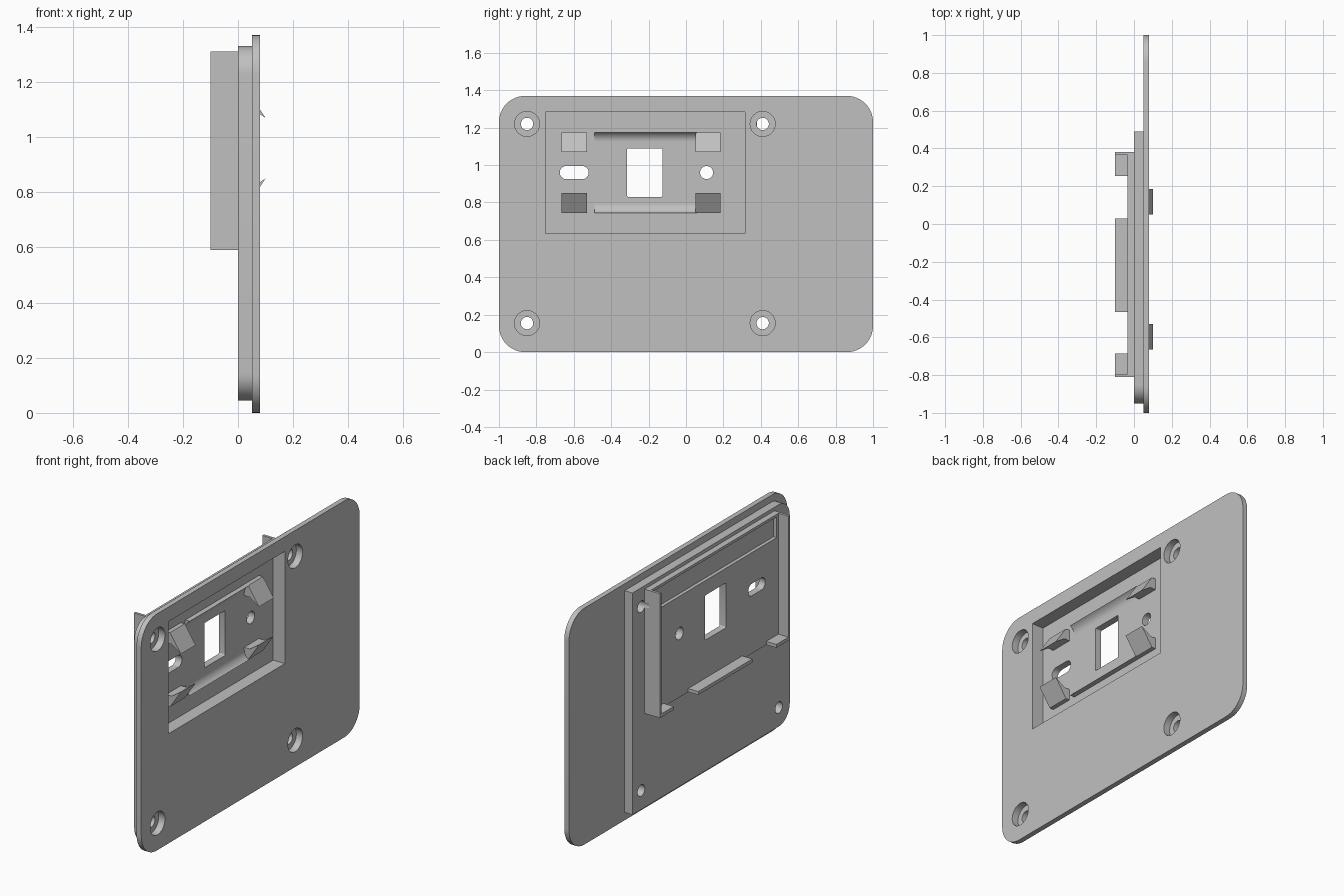
import bpy, bmesh
from math import sin, cos, pi, radians

old = bpy.data.objects.get("Cube")
if old:
    bpy.data.objects.remove(old)

grey = bpy.data.materials.new("light grey")
grey.use_nodes = True
grey.diffuse_color = (0.53, 0.53, 0.53, 1)
for n in grey.node_tree.nodes:
    if n.type == "BSDF_PRINCIPLED":
        n.inputs["Base Color"].default_value = grey.diffuse_color


def prism(name, points, a, b, axis="x"):
    """Extrude a profile: (y, z) points along x, or (x, z) points along y."""
    bm = bmesh.new()
    rings = []
    for d in (a, b):
        rings.append([bm.verts.new((d, p, q) if axis == "x" else (p, d, q)) for p, q in points])
    low, high = rings
    bm.faces.new(low)
    bm.faces.new(high)
    for i in range(len(points)):
        j = (i + 1) % len(points)
        bm.faces.new((low[i], low[j], high[j], high[i]))
    bmesh.ops.recalc_face_normals(bm, faces=bm.faces)
    me = bpy.data.meshes.new(name)
    bm.to_mesh(me)
    bm.free()
    me.materials.append(grey)
    ob = bpy.data.objects.new(name, me)
    bpy.context.collection.objects.link(ob)
    return ob


def rounded(y0, y1, z0, z1, radii=(0, 0, 0, 0), steps=12):
    """Rectangle with a radius per corner, from upper right counterclockwise."""
    pts = []
    for k, (y, z, sy, sz) in enumerate(((y1, z1, -1, -1), (y0, z1, 1, -1),
                                        (y0, z0, 1, 1), (y1, z0, -1, 1))):
        r = radii[k]
        if not r:
            pts.append((y, z))
            continue
        for i in range(steps + 1):
            t = pi / 2 * (k + i / steps)
            pts.append((y + sy * r + r * cos(t), z + sz * r + r * sin(t)))
    return pts


def box(name, x, y, z):
    return prism(name, rounded(*y, *z), *x)


def circle(y, z, r, n=32):
    return [(y + r * cos(2 * pi * i / n), z + r * sin(2 * pi * i / n)) for i in range(n)]


def combine(target, tools, operation):
    """Apply a boolean for each tool and remove the tools."""
    for tool in tools:
        tool.hide_render = True
        mod = target.modifiers.new("cut", "BOOLEAN")
        mod.operation, mod.object, mod.solver = operation, tool, "EXACT"
    bpy.context.view_layer.update()
    dg = bpy.context.evaluated_depsgraph_get()
    me = bpy.data.meshes.new_from_object(target.evaluated_get(dg))
    target.modifiers.clear()
    target.data = me
    for tool in tools:
        bpy.data.objects.remove(tool)


# Stepped body: front plate, rear layer and raised rear panel
FLOOR = 0.005
body = prism("mounting_plate", rounded(-1, 1, 0, 1.37, (0.14,) * 4), 0.05, 0.08)
rear = prism("rear_layer", rounded(-0.95, 0.49, 0.045, 1.33, (0, 0.1, 0.1, 0)), 0, 0.06)
panel = box("rear_panel", (-0.035, 0.03), (-0.81, 0.38), (0.59, 1.31))
combine(body, [rear, panel], "UNION")

# Front pocket, rear recess, window, slot, locating hole and counterbored screw holes
cuts = [
    box("pocket", (FLOOR, 0.2), (-0.75, 0.315), (0.635, 1.285)),
    box("rear_recess", (-0.2, -0.015), (-0.78, 0.35), (1.175, 1.295)),
    prism("window", rounded(-0.315, -0.125, 0.83, 1.09, (0.008,) * 4, 4), -0.2, 0.2),
    prism("slot", rounded(-0.675, -0.52, 0.925, 0.995, (0.0345,) * 4, 8), -0.2, 0.2),
    prism("locating_hole", circle(0.11, 0.96, 0.035), -0.2, 0.2),
]
for y in (-0.85, 0.41):
    for z in (0.155, 1.22):
        cuts.append(prism("screw_hole", circle(y, z, 0.033), -0.2, 0.2))
        cuts.append(prism("counterbore", circle(y, z, 0.067), 0.04, 0.2))
combine(body, cuts, "DIFFERENCE")

# Rear side rails and lower support tabs
box("left_rail", (-0.1, -0.03), (0.365, 0.38), (0.59, 1.31))
box("right_rail", (-0.1, -0.03), (-0.81, -0.795), (0.59, 1.31))
for name, y in (("left_tab", (0.255, 0.37)), ("middle_tab", (-0.465, 0.03)),
                ("right_tab", (-0.8, -0.685))):
    box(name, (-0.1, -0.03), y, (0.59, 0.61))

# Clips and curved cradle lips, mirrored about the pocket's mid height
MID = 0.96
for side, s in (("upper", 1), ("lower", -1)):
    hook = [(0, 0.215), (0.03, 0.215), (0.1, 0.11), (0.04, 0.15), (0, 0.15)]
    for end, y in (("right", (-0.665, -0.53)), ("left", (0.05, 0.185))):
        prism(f"{side}_{end}_clip", [(x, MID + s * h) for x, h in hook], *y, axis="y")
    lip = [(0, 0.215), (0, 0.165)]
    for i in range(9):
        t = radians(60) * i / 8
        lip.append((FLOOR + 0.06 * (1 - cos(t)), 0.165 + 0.05 * sin(t) / sin(radians(60))))
    prism(f"{side}_cradle_lip", [(x, MID + s * h) for x, h in lip], -0.49, 0.06, axis="y")

# Smooth the curved walls, keep the edges crisp
bpy.ops.object.select_all(action="DESELECT")
for ob in bpy.context.collection.objects:
    if ob.type == "MESH" and grey.name in ob.data.materials:
        ob.select_set(True)
        bpy.context.view_layer.objects.active = ob
bpy.ops.object.shade_smooth_by_angle(angle=radians(25))
